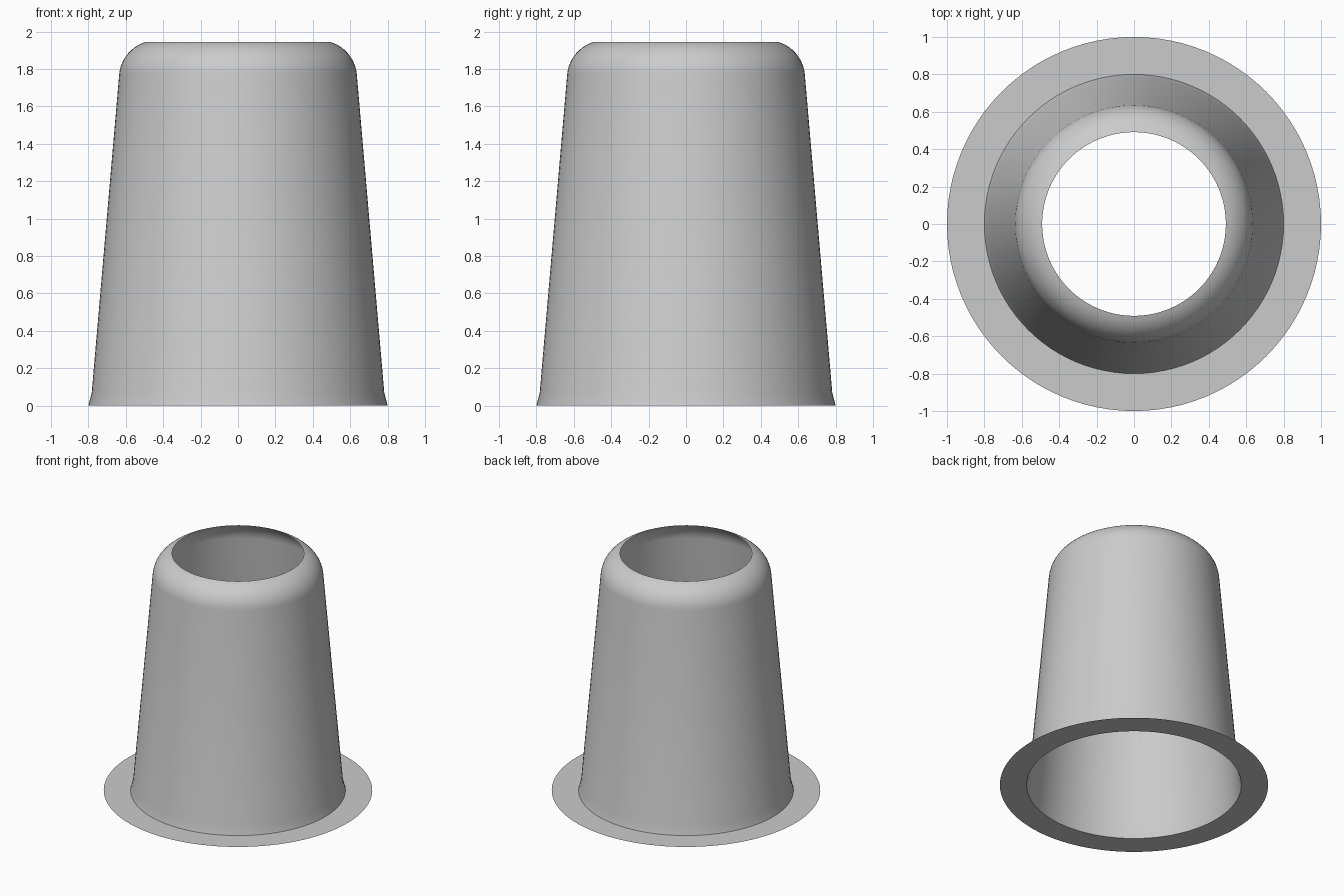
import bpy
import bmesh
from math import cos, sin, tau, radians

SEGMENTS = 96

cube = bpy.data.objects.get("Cube")
if cube:
    bpy.data.objects.remove(cube, do_unlink=True)

# One plain grey material
grey = bpy.data.materials.new("plain grey")
grey.use_nodes = True
grey.diffuse_color = (0.6, 0.6, 0.6, 1)
grey.node_tree.nodes["Principled BSDF"].inputs["Base Color"].default_value = (0.6, 0.6, 0.6, 1)


def lathe(name, profile):
    """Spin a radius/height profile around z into an open shell."""
    bm = bmesh.new()
    rings = [[bm.verts.new((r * cos(tau * i / SEGMENTS), r * sin(tau * i / SEGMENTS), z))
              for i in range(SEGMENTS)] for r, z in profile]
    for low, high in zip(rings, rings[1:]):
        for i in range(SEGMENTS):
            j = (i + 1) % SEGMENTS
            bm.faces.new((low[i], low[j], high[j], high[i]))
    mesh = bpy.data.meshes.new(name)
    bm.to_mesh(mesh)
    bm.free()
    mesh.materials.append(grey)
    obj = bpy.data.objects.new(name, mesh)
    bpy.context.collection.objects.link(obj)
    bpy.ops.object.select_all(action="DESELECT")
    obj.select_set(True)
    bpy.context.view_layer.objects.active = obj
    bpy.ops.object.shade_smooth_by_angle(angle=radians(35))
    return obj


# Rounded shoulder curving in to the open top
shoulder = []
for k in range(11):
    a = radians(5 + 69 * k / 10)
    shoulder.append((0.436 + 0.2 * cos(a), 1.753 + 0.2 * sin(a)))

# Tapered wall with a slightly flared foot, plus the shoulder
lathe("tapered_sleeve", [(0.80, 0), (0.782, 0.07)] + shoulder)

# Flat, thin ring around the foot
lathe("base_flange", [(1.0, 0), (0.80, 0)])
